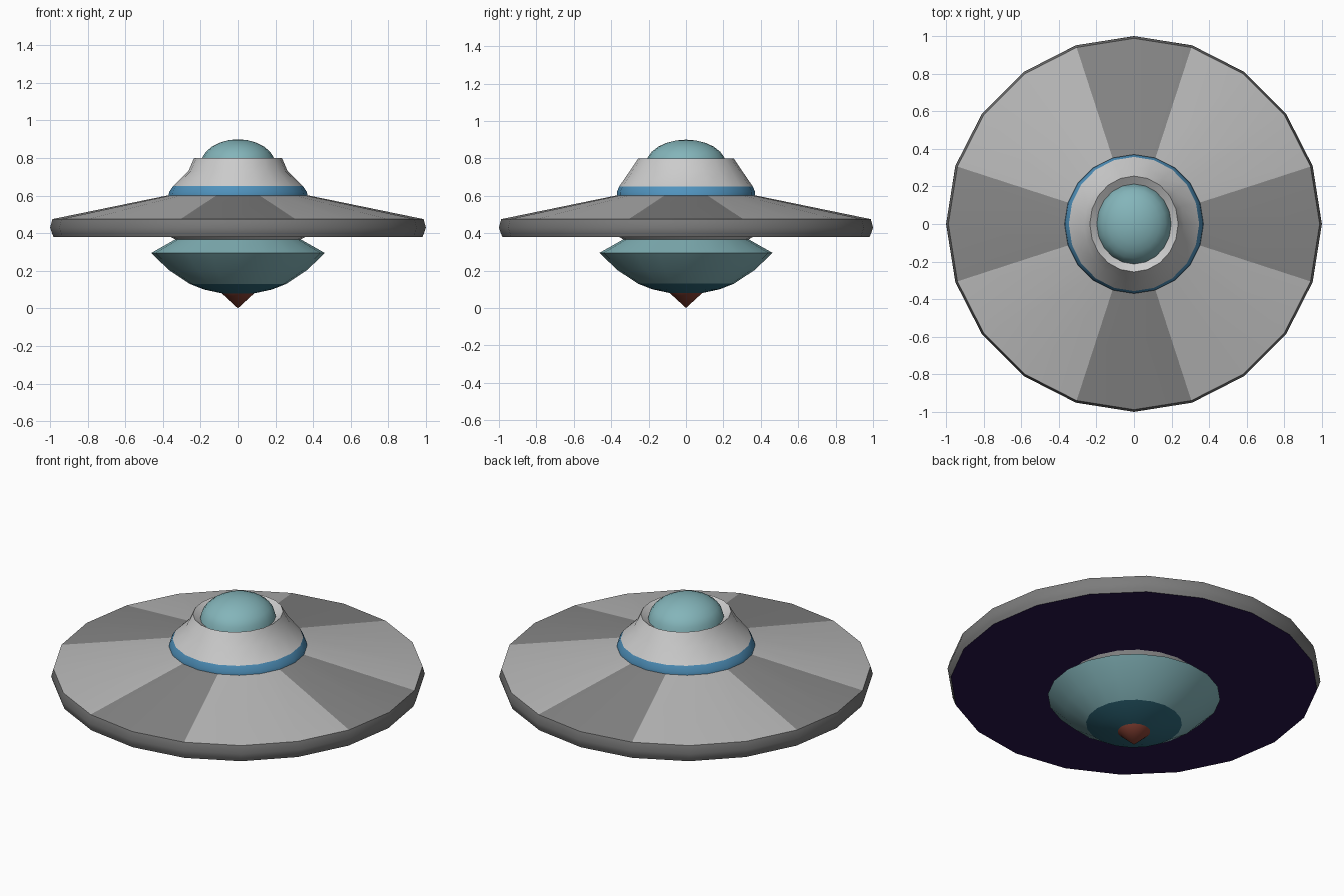
import bpy, bmesh, math

if "Cube" in bpy.data.objects:
    bpy.data.objects.remove(bpy.data.objects["Cube"])

SIDES = 20


def material(name, rgb):
    m = bpy.data.materials.new(name)
    m.diffuse_color = (*rgb, 1)
    m.use_nodes = True
    m.node_tree.nodes["Principled BSDF"].inputs["Base Color"].default_value = m.diffuse_color
    return m


light = material("light_panel", (0.48, 0.48, 0.48))
dark = material("dark_panel", (0.24, 0.24, 0.24))
rim_grey = material("rim_grey", (0.2, 0.2, 0.2))
teal = material("teal", (0.23, 0.46, 0.49))
deep_teal = material("deep_teal", (0.03, 0.15, 0.21))
blue = material("blue", (0.08, 0.29, 0.51))
red = material("red", (0.25, 0.055, 0.035))
purple = material("purple", (0.02, 0.007, 0.07))


def lathe(name, profile, mats=(), pick=None, sides=SIDES):
    """Revolve (rx, ry, z) points, listed bottom to top of the outer surface."""
    bm = bmesh.new()
    rings = []
    for rx, ry, z in profile:
        if rx == 0:
            rings.append([bm.verts.new((0, 0, z))] * sides)
        else:
            rings.append([bm.verts.new((rx * math.cos(a), ry * math.sin(a), z))
                          for a in (2 * math.pi * i / sides for i in range(sides))])
    for a, b in zip(rings, rings[1:]):
        for i in range(sides):
            j = (i + 1) % sides
            corners = list(dict.fromkeys((a[i], a[j], b[j], b[i])))
            face = bm.faces.new(corners)
            face.material_index = pick(i) if pick else 0
    mesh = bpy.data.meshes.new(name)
    bm.to_mesh(mesh)
    bm.free()
    for m in mats:
        mesh.materials.append(m)
    ob = bpy.data.objects.new(name, mesh)
    bpy.context.collection.objects.link(ob)
    bpy.ops.object.select_all(action='DESELECT')
    ob.select_set(True)
    bpy.context.view_layer.objects.active = ob
    bpy.ops.object.shade_smooth_by_angle(angle=math.radians(35))
    return ob


def circular(*points):
    return [(r, r, z) for r, z in points]


# Lower pod: pointed tip, dark band, bowl and neck
lathe("tip", circular((0, 0), (0.087, 0.08)), [red])
lathe("lower_band", circular((0.087, 0.08), (0.18, 0.1), (0.257, 0.13)), [deep_teal])
lathe("bowl", circular((0.257, 0.13), (0.37, 0.205), (0.462, 0.295), (0.335, 0.367)), [teal])
lathe("neck", circular((0.335, 0.367), (0.36, 0.38)))

# Saucer: underside, rim, and skirt with dark panels on the four axes
lathe("underside", circular((0.36, 0.38), (0.982, 0.38)), [purple])
lathe("rim", circular((0.982, 0.38), (0.99, 0.40), (1.0, 0.43), (0.988, 0.475)), [rim_grey])
lathe("skirt", circular((0.988, 0.475), (0.37, 0.602)), [light, dark],
      pick=lambda i: 1 if i % 5 in (0, 4) else 0)

# Cabin: blue band, collar with recessed lip, glass dome
lathe("blue_band", [(0.37, 0.37, 0.602), (0.367, 0.37, 0.62), (0.347, 0.357, 0.65)], [blue])
lathe("collar", [(0.347, 0.357, 0.65), (0.265, 0.302, 0.73),
                 (0.235, 0.255, 0.80), (0.198, 0.213, 0.772)])
dome = [(0.198 * math.cos(t), 0.213 * math.cos(t) , 0.772 + 0.128 * math.sin(t))
        for t in (math.pi / 2 * k / 6 for k in range(6))]
dome = [(x * (1 - 0.04 * k / 6), y * (1 - 0.03 * k / 6), z) for k, (x, y, z) in enumerate(dome)]
lathe("dome", dome + [(0, 0, 0.9)], [teal])
